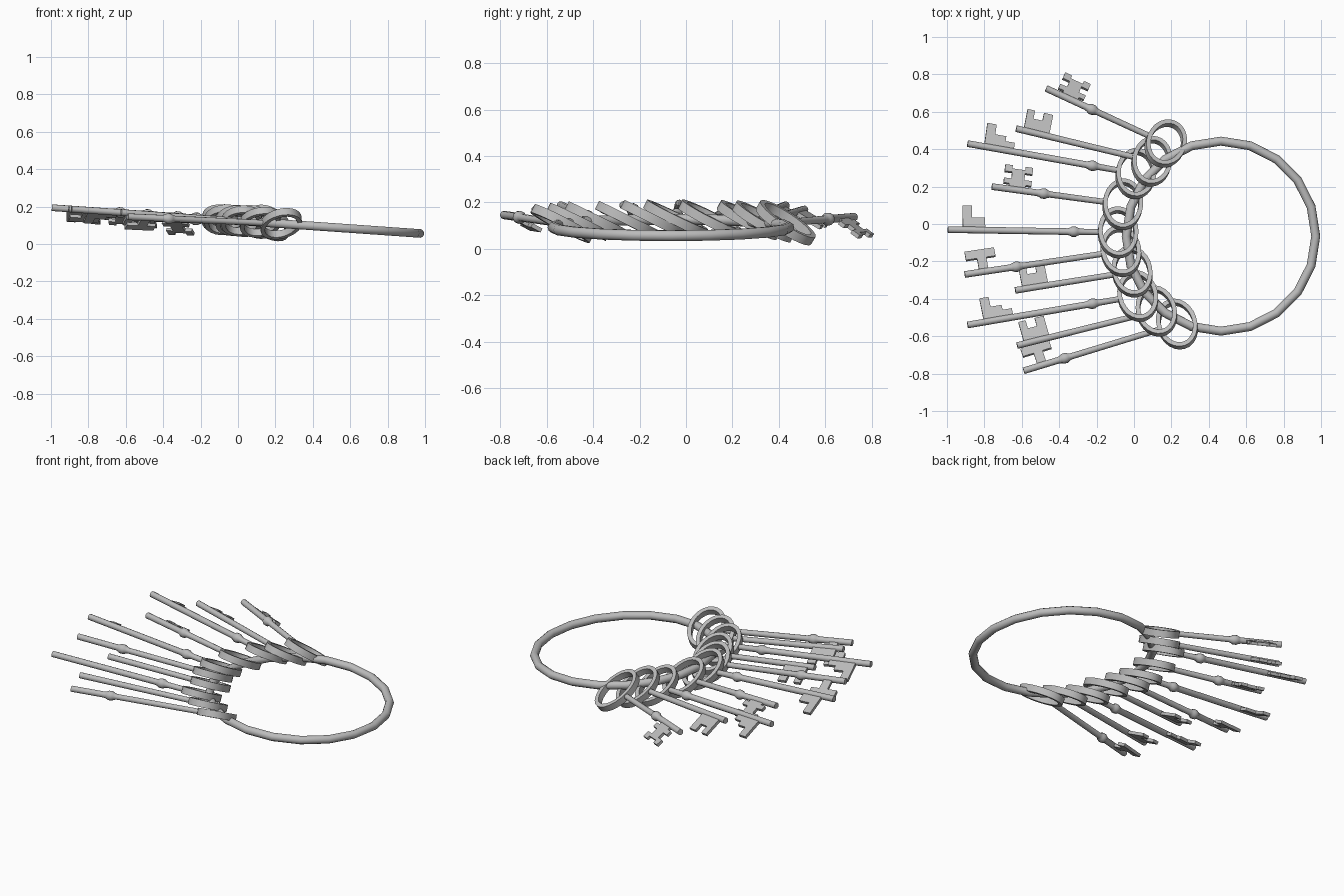
import bpy, bmesh
from math import sin, cos, pi, radians
from mathutils import Matrix, Vector

if "Cube" in bpy.data.objects:
    bpy.data.objects.remove(bpy.data.objects["Cube"], do_unlink=True)

GREY = (0.5, 0.5, 0.5, 1)
steel = bpy.data.materials.new("grey_metal")
steel.use_nodes = True
steel.diffuse_color = GREY
steel.node_tree.nodes["Principled BSDF"].inputs["Base Color"].default_value = GREY


def finish(name, bm, matrix):
    """Turn a bmesh into a placed, shaded object."""
    bmesh.ops.recalc_face_normals(bm, faces=bm.faces)
    mesh = bpy.data.meshes.new(name)
    bm.to_mesh(mesh)
    bm.free()
    mesh.materials.append(steel)
    obj = bpy.data.objects.new(name, mesh)
    bpy.context.collection.objects.link(obj)
    obj.matrix_world = matrix
    bpy.ops.object.select_all(action="DESELECT")
    obj.select_set(True)
    bpy.context.view_layer.objects.active = obj
    bpy.ops.object.shade_smooth_by_angle(angle=radians(40))


def loft(name, loops, matrix, closed):
    """Skin a row of equal loops, either into a ring or with end caps."""
    bm = bmesh.new()
    rows = [[bm.verts.new(p) for p in loop] for loop in loops]
    n = len(rows[0])
    pairs = list(zip(rows, rows[1:]))
    if closed:
        pairs.append((rows[-1], rows[0]))
    else:
        bm.faces.new(rows[0])
        bm.faces.new(rows[-1])
    for a, b in pairs:
        for i in range(n):
            j = (i + 1) % n
            bm.faces.new((a[i], a[j], b[j], b[i]))
    finish(name, bm, matrix)


def circle(n):
    return [(cos(2 * pi * i / n), sin(2 * pi * i / n)) for i in range(n)]


def carrier_ring():
    r, tube = 0.508, 0.024
    loops = [[((r + tube * p) * c, (r + tube * p) * s, tube * q)
              for p, q in circle(10)] for c, s in circle(20)]
    place = Matrix.Translation((0.465, -0.065, 0.092)) @ Matrix.Rotation(radians(4), 4, "Y")
    loft("carrier_ring", loops, place, True)


def bow(name, x, matrix):
    """Oval band with a rectangular section."""
    a, b, wall, half = 0.108, 0.146, 0.024, 0.02
    section = [(0, -half), (0, half), (-wall, half), (-wall, -half)]
    loops = [[(x + (a + w) * c, (b + w) * s, h) for w, h in section]
             for c, s in circle(24)]
    loft(name, loops, matrix, True)


def shaft(name, end, collar, matrix):
    """Round rod, with a rounded collar where the key has one."""
    r = 0.018
    profile = [(0, r)]
    if collar:
        profile += [(collar + d, r + h) for d, h in
                    ((-0.035, 0), (-0.02, 0.004), (-0.01, 0.01), (0.01, 0.01),
                     (0.02, 0.004), (0.035, -0.001))]
    profile.append((end, r - 0.002))
    loops = [[(x, q * c, q * s) for c, s in circle(10)] for x, q in profile]
    loft(name, loops, matrix, False)


# Bit outlines in hundredths: along the shaft from the tip, then out from it
BITS = {
    "double": [(9, 0), (9, 3), (6, 3), (6, 6), (10, 6), (10, 10), (6, 10), (6, 14),
               (10, 14), (10, 12), (17, 12), (17, 14), (21, 14), (21, 10), (17, 10),
               (17, 6), (21, 6), (21, 3), (18, 3), (18, 0)],
    "fork": [(4, 0), (4, 13), (8, 13), (8, 8), (13, 8), (13, 13), (18, 13), (18, 0)],
    "step": [(9, 0), (9, 14), (14, 14), (14, 8), (20, 8), (20, 5), (25, 5), (25, 0)],
    "hook": [(8, 0), (8, 14), (13, 14), (13, 7), (20, 7), (20, 0)],
    "tee": [(8, 0), (8, 8), (2, 8), (2, 13), (18, 13), (18, 8), (13, 8), (13, 0)],
}


def bit(name, kind, matrix):
    t = 0.009
    loops = [[(u / 100, v / 100, z) for u, v in BITS[kind]] for z in (-t, t)]
    loft(name, loops, matrix, False)


def sheet_height(x):
    return 0.092 - 0.07 * (x - 0.465)


# Tip, bow centre, roll in degrees, collar distance from tip, bit kind
KEYS = [
    ((-0.47, 0.725), (0.17, 0.43), 34, 0.27, "double"),
    ((-0.63, 0.51), (0.095, 0.335), 30, 0, "fork"),
    ((-0.89, 0.43), (0.01, 0.27), 28, 0.68, "step"),
    ((-0.76, 0.20), (-0.06, 0.105), 27, 0.28, "double"),
    ((-0.995, -0.03), (-0.085, -0.045), 26, 0.675, "hook"),
    ((-0.905, -0.27), (-0.07, -0.145), 26, 0.28, "tee"),
    ((-0.635, -0.355), (-0.01, -0.255), 26, 0, "fork"),
    ((-0.89, -0.54), (0.02, -0.385), 26, 0.68, "step"),
    ((-0.625, -0.65), (0.12, -0.465), 26, 0, "fork"),
    ((-0.59, -0.785), (0.23, -0.535), 27, 0.23, "tee"),
]

carrier_ring()
for i, (tip, centre, roll, collar, kind) in enumerate(KEYS, 1):
    # the outermost keys droop slightly at the tip
    droop = 0.02 if i in (1, len(KEYS)) else 0
    start = Vector((*tip, sheet_height(tip[0]) - droop))
    stop = Vector((*centre, sheet_height(centre[0])))
    along = (stop - start).normalized()
    side = Vector((0, 0, 1)).cross(along).normalized()
    basis = Matrix((along, side, along.cross(side))).transposed().to_4x4()
    place = Matrix.Translation(start) @ basis @ Matrix.Rotation(radians(-roll), 4, "X")
    length = (stop - start).length
    bow(f"key_{i}_bow", length, place)
    shaft(f"key_{i}_shaft", length - 0.095, collar, place)
    bit(f"key_{i}_bit", kind, place)
